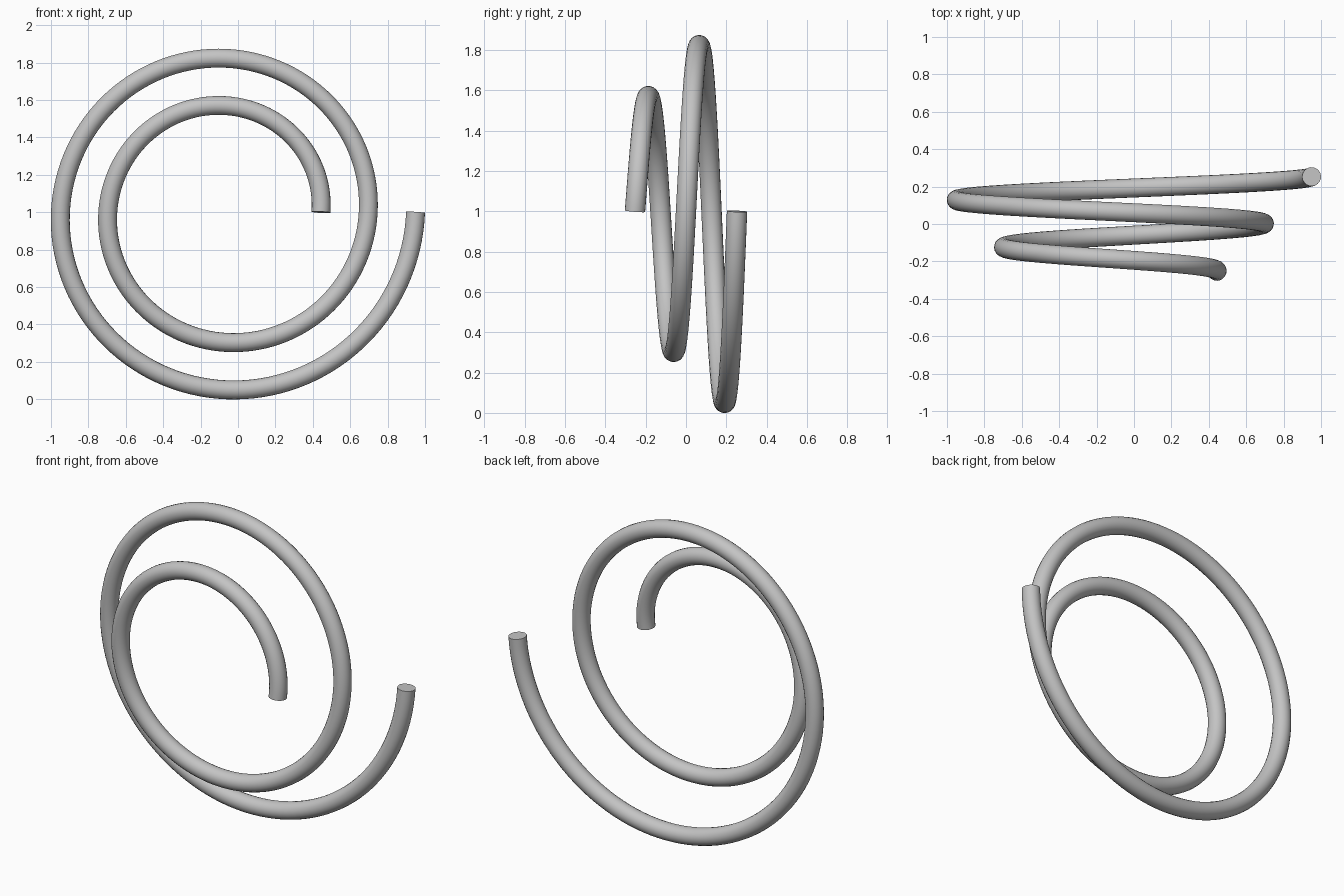
import bpy
from math import sin, cos, pi, radians

cube = bpy.data.objects.get("Cube")
if cube:
    bpy.data.objects.remove(cube, do_unlink=True)

UNIT = 2 / 3.95          # spiral runs from 1 to 2 units of radius
TUBE = 0.1 * UNIT
CENTRE_X = 1.85 * UNIT - 1
TURNS, STEPS = 2, 256

grey = bpy.data.materials.new("plain grey")
grey.use_nodes = True
colour = (0.55, 0.55, 0.55, 1)
grey.diffuse_color = colour
grey.node_tree.nodes["Principled BSDF"].inputs["Base Color"].default_value = colour

# Widening coil path around the y axis
curve = bpy.data.curves.new("spiral_coil", "CURVE")
curve.dimensions = "3D"
curve.bevel_depth = TUBE
curve.bevel_resolution = 8
curve.use_fill_caps = True
path = curve.splines.new("POLY")
path.points.add(STEPS)
for i, point in enumerate(path.points):
    t = i / STEPS
    angle = 2 * pi * TURNS * t
    radius = (1 + t) * UNIT
    point.co = (CENTRE_X + radius * cos(angle), (t - 0.5) * UNIT,
                1 + radius * sin(angle), 1)

coil = bpy.data.objects.new("spiral_coil", curve)
bpy.context.collection.objects.link(coil)
curve.materials.append(grey)

# Solid mesh with smooth sides and crisp end caps
bpy.ops.object.select_all(action="DESELECT")
coil.select_set(True)
bpy.context.view_layer.objects.active = coil
bpy.ops.object.convert(target="MESH")
bpy.ops.object.shade_smooth_by_angle(angle=radians(40))
